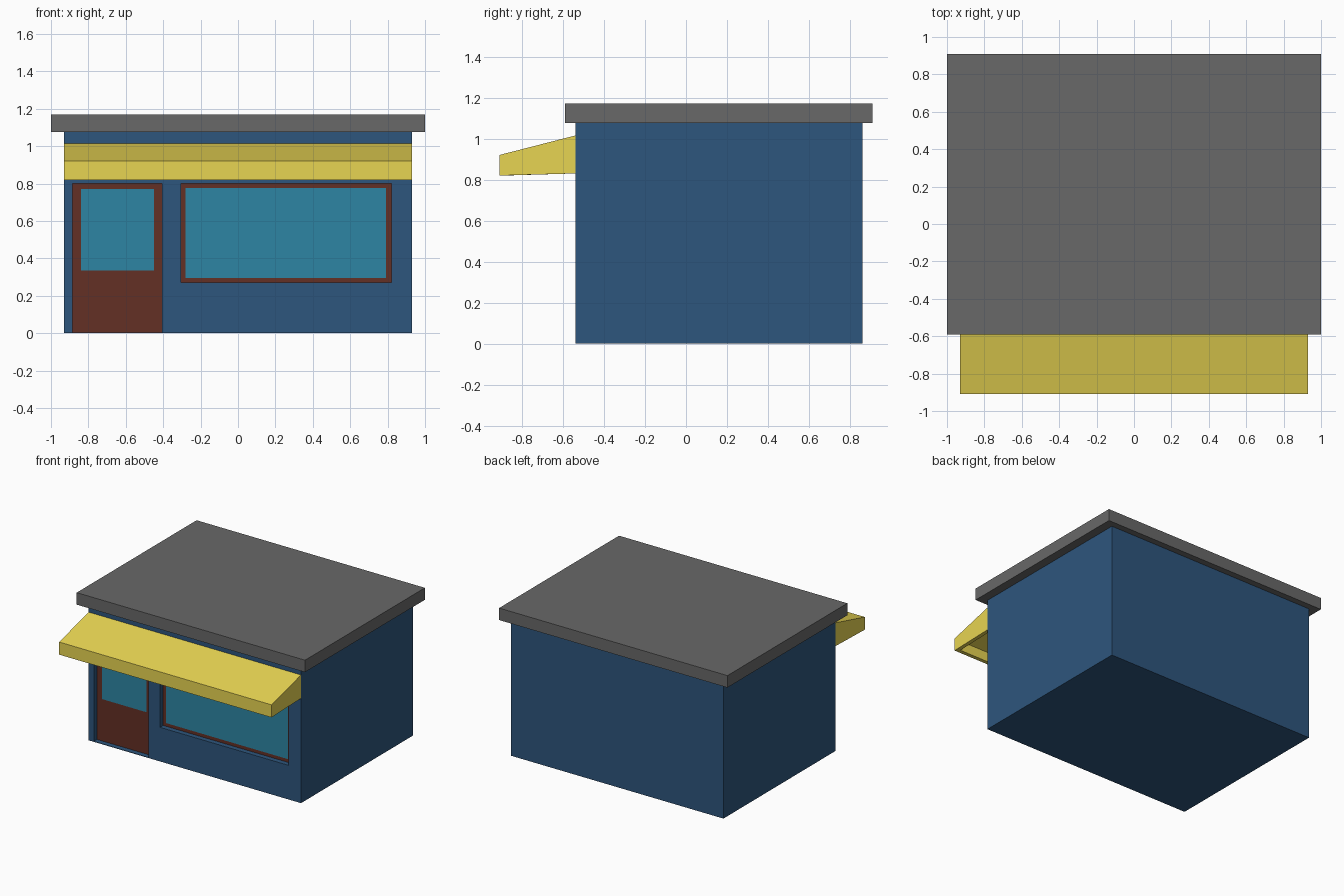
import bpy, bmesh

if "Cube" in bpy.data.objects:
    bpy.data.objects.remove(bpy.data.objects["Cube"])


def material(name, r, g, b):
    m = bpy.data.materials.new(name)
    m.diffuse_color = (r, g, b, 1)
    m.use_nodes = True
    m.node_tree.nodes["Principled BSDF"].inputs["Base Color"].default_value = m.diffuse_color
    return m


BLUE = material("wall_blue", 0.027, 0.092, 0.205)
GREY = material("roof_grey", 0.14, 0.14, 0.14)
YELLOW = material("awning_yellow", 0.80, 0.66, 0.085)
BROWN = material("frame_brown", 0.125, 0.029, 0.018)
GLASS = material("glass_blue", 0.027, 0.235, 0.37)

WALL_Y = -0.54      # front wall plane
RECESS = 0.04       # how far door and window sit back


def finish(name, bm, *mats):
    mesh = bpy.data.meshes.new(name)
    bm.to_mesh(mesh)
    bm.free()
    obj = bpy.data.objects.new(name, mesh)
    bpy.context.collection.objects.link(obj)
    for m in mats:
        mesh.materials.append(m)
    return obj


def box(name, x, y, z, *mats):
    bm = bmesh.new()
    bmesh.ops.create_cube(bm, size=1)
    for v in bm.verts:
        v.co = [(a + b) / 2 + c * (b - a) for (a, b), c in zip((x, y, z), v.co)]
    return finish(name, bm, *mats)


def glazed_panel(name, outer, inner):
    """Recess in the wall, filled with a flat frame around flush glass."""
    x0, x1, z0, z1 = outer
    cutter = box(name + "_cutter", (x0, x1), (WALL_Y - 0.1, WALL_Y + RECESS + 0.008), (z0, z1), BLUE)
    cutter.hide_render = True
    cutter.hide_set(True)
    cut = walls.modifiers.new(name + "_recess", 'BOOLEAN')
    cut.operation = 'DIFFERENCE'
    cut.solver = 'EXACT'
    cut.object = cutter

    bm = bmesh.new()
    y = WALL_Y + RECESS
    rings = [[bm.verts.new((px, y, pz)) for px, pz in ((a, c), (b, c), (b, d), (a, d))]
             for a, b, c, d in (outer, inner)]
    for i in range(4):
        j = (i + 1) % 4
        bm.faces.new((rings[0][i], rings[0][j], rings[1][j], rings[1][i]))
    bm.faces.new(rings[1]).material_index = 1
    panel = finish(name, bm, BROWN, GLASS)
    solid = panel.modifiers.new("thickness", 'SOLIDIFY')
    solid.thickness = 0.008
    solid.offset = -1


# Walls and overhanging flat roof
walls = box("walls", (-0.93, 0.93), (WALL_Y, 0.86), (0, 1.075), BLUE)
box("roof", (-1, 1), (-0.59, 0.91), (1.075, 1.17), GREY)

# Door and shop window
glazed_panel("door", (-0.885, -0.405, 0.004, 0.80), (-0.84, -0.45, 0.335, 0.77))
glazed_panel("window", (-0.305, 0.82, 0.27, 0.80), (-0.28, 0.79, 0.295, 0.775))

# Awning: sloped hood with front and side valances, open underneath
bm = bmesh.new()
profile = [(WALL_Y, 0.83), (WALL_Y, 1.015), (-0.91, 0.92), (-0.91, 0.82)]
left, right = [[bm.verts.new((x, y, z)) for y, z in profile] for x in (-0.93, 0.93)]
bm.faces.new(left)
bm.faces.new(right)
sides = [bm.faces.new((left[i], left[(i + 1) % 4], right[(i + 1) % 4], right[i])) for i in range(4)]
bmesh.ops.recalc_face_normals(bm, faces=bm.faces)
bmesh.ops.delete(bm, geom=[sides[0], sides[3]], context='FACES')
awning = finish("awning", bm, YELLOW)
shell = awning.modifiers.new("thickness", 'SOLIDIFY')
shell.thickness = 0.03
shell.offset = -1
shell.use_even_offset = True
